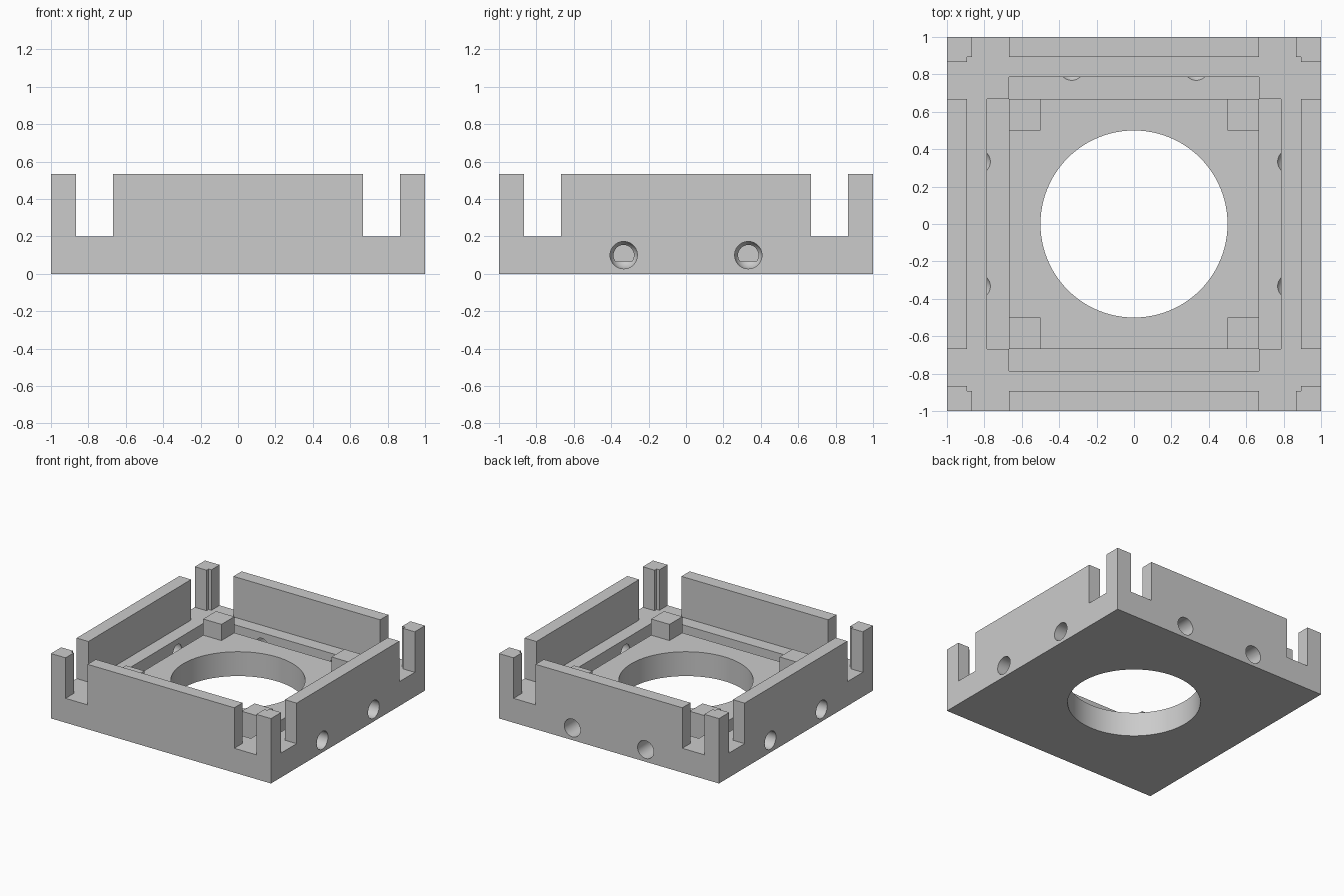
import bpy, bmesh, math
from mathutils import Matrix

cube = bpy.data.objects.get("Cube")
if cube:
    bpy.data.objects.remove(cube, do_unlink=True)

grey = bpy.data.materials.new("light grey")
grey.use_nodes = True
colour = (0.6, 0.6, 0.6, 1)
grey.diffuse_color = colour
grey.node_tree.nodes["Principled BSDF"].inputs["Base Color"].default_value = colour

HEIGHT, DECK, TRENCH = 0.533, 0.2, 0.067
WALL, SLOT_IN, SLOT_OUT = 0.893, 0.667, 0.867


def finish(name, bm):
    bmesh.ops.recalc_face_normals(bm, faces=bm.faces)
    mesh = bpy.data.meshes.new(name)
    bm.to_mesh(mesh)
    bm.free()
    mesh.materials.append(grey)
    obj = bpy.data.objects.new(name, mesh)
    bpy.context.collection.objects.link(obj)
    return obj


def box(name, x, y, z):
    bm = bmesh.new()
    bmesh.ops.create_cube(bm, size=1)
    for v in bm.verts:
        for i, (low, high) in enumerate((x, y, z)):
            v.co[i] = high if v.co[i] > 0 else low
    return finish(name, bm)


def round_hole(name, radius):
    bm = bmesh.new()
    bmesh.ops.create_cone(bm, cap_ends=True, segments=96, radius1=radius,
                          radius2=radius, depth=1)
    return finish(name, bm)


def domed_hole(name, x, angle):
    """Horizontal bore with a rounded inner end, turned to one side."""
    r, start = 0.073, 0.833
    profile = [(r * math.sin(a), start - r * math.cos(a))
               for a in (math.pi / 2 * i / 10 for i in range(11))]
    profile += [(r, 1.1), (0, 1.1)]
    bm = bmesh.new()
    verts = [bm.verts.new((px, py, 0)) for px, py in profile]
    edges = [bm.edges.new(pair) for pair in zip(verts, verts[1:])]
    bmesh.ops.spin(bm, geom=verts + edges, cent=(0, 0, 0), axis=(0, 1, 0),
                   angle=math.tau, steps=40, use_duplicate=False)
    bmesh.ops.remove_doubles(bm, verts=bm.verts, dist=0.0005)
    bm.transform(Matrix.Rotation(angle, 4, "Z") @ Matrix.Translation((x, 0, 0.1)))
    return finish(name, bm)


def cut(target, cutter):
    cutter.hide_render = True
    mod = target.modifiers.new("cut", "BOOLEAN")
    mod.operation = "DIFFERENCE"
    mod.solver = "EXACT"
    mod.object = cutter
    bpy.context.view_layer.objects.active = target
    bpy.ops.object.modifier_apply(modifier=mod.name)
    bpy.data.objects.remove(cutter, do_unlink=True)


# Solid tray, hollowed down to the deck
tray = box("tray_body", (-1, 1), (-1, 1), (0, HEIGHT))
cut(tray, box("pocket_cutter", (-WALL, WALL), (-WALL, WALL), (DECK, 1)))

# Slots that separate the walls from the corner posts
for s in (-1, 1):
    span = tuple(sorted((s * SLOT_IN, s * SLOT_OUT)))
    cut(tray, box("slot_cutter", span, (-1.2, 1.2), (DECK, 1)))
    cut(tray, box("slot_cutter", (-1.2, 1.2), span, (DECK, 1)))

# Trenches along the four sides
for s in (-1, 1):
    span = tuple(sorted((s * SLOT_IN, s * 0.785)))
    run = (-SLOT_IN, SLOT_IN)
    cut(tray, box("trench_cutter", run, span, (TRENCH, 0.4)))
    cut(tray, box("trench_cutter", span, run, (TRENCH, 0.4)))

# Centre opening and two side bores per face
cut(tray, round_hole("opening_cutter", 0.5))
for side in range(4):
    for x in (-0.333, 0.333):
        cut(tray, domed_hole("bore_cutter", x, side * math.pi / 2))

bpy.ops.object.select_all(action="DESELECT")
tray.select_set(True)
bpy.context.view_layer.objects.active = tray
bpy.ops.object.shade_smooth_by_angle(angle=math.radians(30))

# Support blocks on the deck corners
for sx, side in ((-1, "right"), (1, "left")):
    for sy, end in ((-1, "front"), (1, "back")):
        box(f"support_block_{end}_{side}",
            sorted((sx * 0.5, sx * SLOT_IN)),
            sorted((sy * 0.5, sy * SLOT_IN)), (DECK, 0.333))
